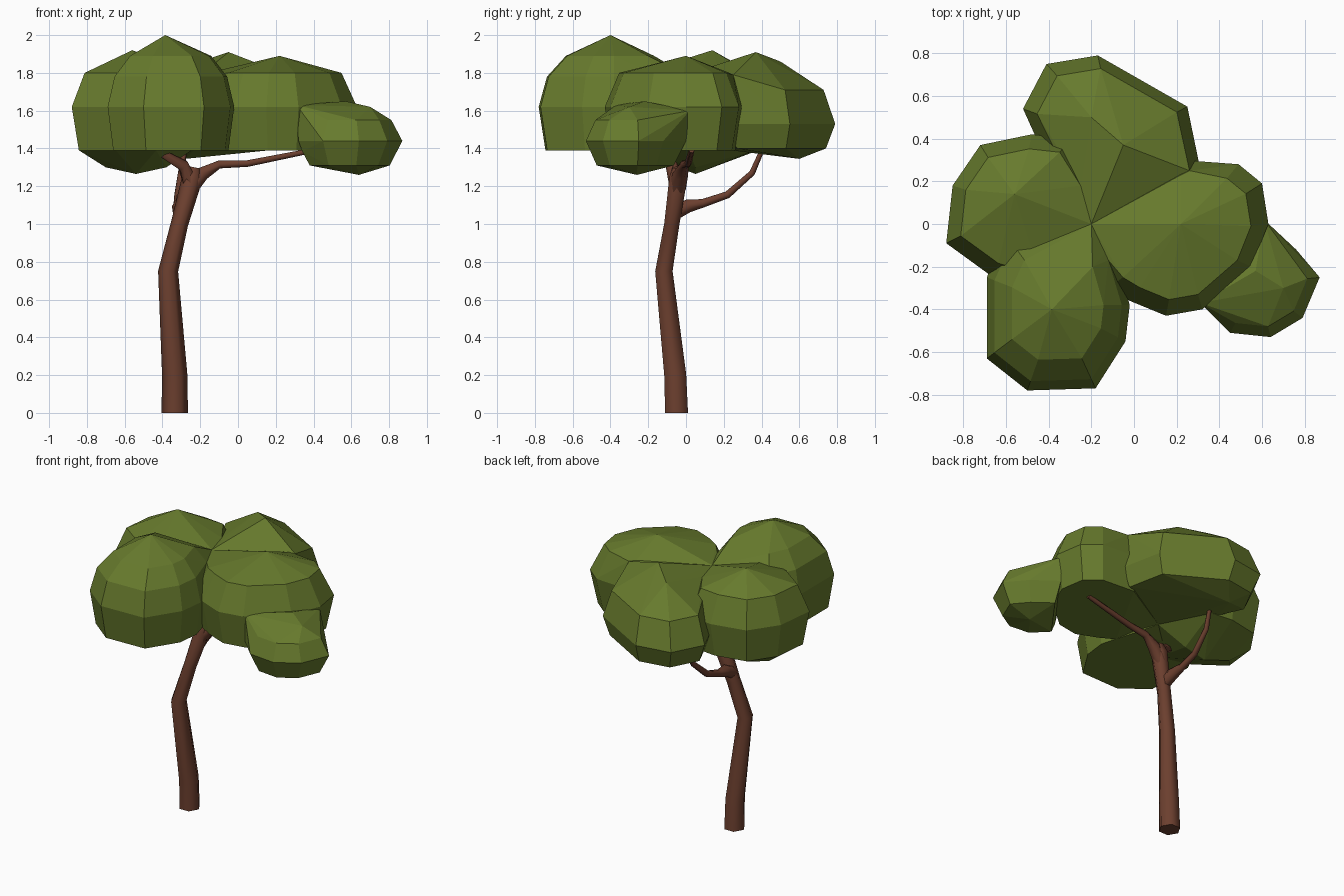
import bpy, bmesh, math
from mathutils import Vector

if "Cube" in bpy.data.objects:
    bpy.data.objects.remove(bpy.data.objects["Cube"])


def material(name, rgb):
    m = bpy.data.materials.new(name)
    m.diffuse_color = (*rgb, 1)
    m.use_nodes = True
    m.node_tree.nodes["Principled BSDF"].inputs["Base Color"].default_value = m.diffuse_color
    return m


BARK = material("bark", (0.15, 0.05, 0.028))
LEAF = material("leaf", (0.135, 0.195, 0.026))


def finish(name, bm, mat):
    bmesh.ops.recalc_face_normals(bm, faces=bm.faces[:])
    me = bpy.data.meshes.new(name)
    bm.to_mesh(me)
    bm.free()
    me.materials.append(mat)
    ob = bpy.data.objects.new(name, me)
    bpy.context.collection.objects.link(ob)
    bpy.context.view_layer.objects.active = ob
    return ob


def limb(name, path, ref, sides=6):
    """Sweep a tapering polygon along (x, y, z, radius) points."""
    bm = bmesh.new()
    pts = [Vector(p[:3]) for p in path]
    rings = []
    for i, p in enumerate(path):
        t = (pts[min(i + 1, len(pts) - 1)] - pts[max(i - 1, 0)]).normalized()
        if p[2] == 0:
            t = Vector((0, 0, 1))
        u = Vector(ref)
        u = (u - t * u.dot(t)).normalized()
        v = t.cross(u)
        rings.append([bm.verts.new(pts[i] + p[3] * (
            u * math.cos(k * math.tau / sides) + v * math.sin(k * math.tau / sides)))
            for k in range(sides)])
    for a, b in zip(rings, rings[1:]):
        for k in range(sides):
            j = (k + 1) % sides
            bm.faces.new((a[k], a[j], b[j], b[k]))
    bm.faces.new(rings[0])
    bm.faces.new(rings[-1])
    ob = finish(name, bm, BARK)
    bpy.ops.object.select_all(action="DESELECT")
    ob.select_set(True)
    bpy.ops.object.shade_smooth_by_angle(angle=math.radians(65))


# Seams where neighbouring clumps meet around the crown's middle
CORE, FRONT, LEFT, BACK, RIGHT = (-.2, 0), (-.12, -.17), (-.46, -.14), (-.25, .18), (.26, .25)
LEVELS = [(1.39, .89), (1.62, 1), (1.8, .8)]


def lobe(name, outline, centre, extra, seams=(), levels=LEVELS):
    """Faceted leaf clump: hull of an outline scaled at several heights."""
    bm = bmesh.new()
    c = Vector(centre)
    for z, s in levels:
        for p in outline:
            bm.verts.new((*c.lerp(Vector(p), s), z))
    for x, y in seams:
        bm.verts.new((x, y, 1.79))
        bm.verts.new((x, y, 1.42))
    for p in extra:
        bm.verts.new(p)
    r = bmesh.ops.convex_hull(bm, input=bm.verts[:])
    junk = {v for v in r["geom_interior"] + r["geom_unused"]
            if isinstance(v, bmesh.types.BMVert)}
    bmesh.ops.delete(bm, geom=list(junk), context="VERTS")
    return finish(name, bm, LEAF)


# Trunk and branches
limb("trunk", [(-.335, -.05, 0, .07), (-.335, -.057, .2, .067), (-.37, -.117, .75, .053),
               (-.31, -.075, 1, .046), (-.24, -.04, 1.25, .055), (-.23, -.04, 1.3, .035)], (1, 0, 0))
limb("right_branch", [(-.25, -.045, 1.19, .045), (-.19, -.03, 1.265, .042), (-.1, -.01, 1.315, .024),
                      (.05, .01, 1.32, .02), (.4, .03, 1.39, .015)], (0, 1, 0))
limb("left_branch", [(-.25, -.045, 1.21, .045), (-.29, -.075, 1.31, .034),
                     (-.48, -.16, 1.42, .016)], (0, 1, 0))
limb("back_branch", [(-.3, -.06, 1.06, .045), (-.31, .01, 1.095, .04), (-.315, .09, 1.11, .026),
                     (-.315, .22, 1.155, .022), (-.3, .35, 1.27, .018), (-.28, .42, 1.43, .013)], (1, 0, 0))

# Leaf clumps
canopy = lobe("canopy", [(-.69, -.63), (-.5, -.78), (-.18, -.77), (-.04, -.55), (-.02, -.38),
                         (-.1, -.1), (-.6, -.05), (-.69, -.25)],
              (-.36, -.38), [(-.385, -.4, 2)], (CORE, FRONT, LEFT),
              [(1.39, .91), (1.62, 1), (1.78, .89), (1.89, .64)])
left = lobe("left_clump", [(-.88, -.09), (-.85, .18), (-.72, .37), (-.48, .42), (-.3, .4),
                           (-.42, -.32), (-.66, -.25)],
            (-.54, .08), [(-.56, .14, 1.92), (-.7, .1, 1.3), (-.54, .05, 1.265), (-.38, .05, 1.3)],
            (CORE, LEFT, BACK))
back = lobe("back_clump", [(-.52, .54), (-.41, .75), (-.17, .79), (.25, .55), (.31, .26), (-.43, .34)],
            (-.08, .38), [(-.05, .37, 1.91), (-.2, .5, 1.86), (-.28, .6, 1.345)],
            (CORE, BACK, RIGHT), [(1.4, .88), (1.53, 1), (1.71, .85)])
right = lobe("right_clump", [(.22, .3), (.49, .28), (.6, .19), (.63, 0), (.55, -.2), (.32, -.4),
                             (.15, -.43), (-.02, -.36), (-.12, -.3)],
             (.22, -.05), [(.22, 0, 1.89)], (CORE, FRONT, RIGHT))
outer = lobe("outer_right_clump", [(.6, 0), (.76, -.12), (.87, -.25), (.79, -.44), (.64, -.53),
                                   (.45, -.51), (.32, -.38)],
             (.58, -.28), [(.57, -.22, 1.65), (.7, -.3, 1.62), (.31, -.37, 1.63), (.61, .02, 1.6),
                           (.34, -.37, 1.385), (.64, -.26, 1.26)],
             levels=[(1.31, .77), (1.44, 1), (1.55, .8)])

# Merge the clumps into one canopy
bpy.context.view_layer.objects.active = canopy
for o in (left, back, right, outer):
    m = canopy.modifiers.new("join", "BOOLEAN")
    m.operation = "UNION"
    m.solver = "EXACT"
    m.object = o
    bpy.ops.object.modifier_apply(modifier=m.name)
    bpy.data.objects.remove(o, do_unlink=True)
